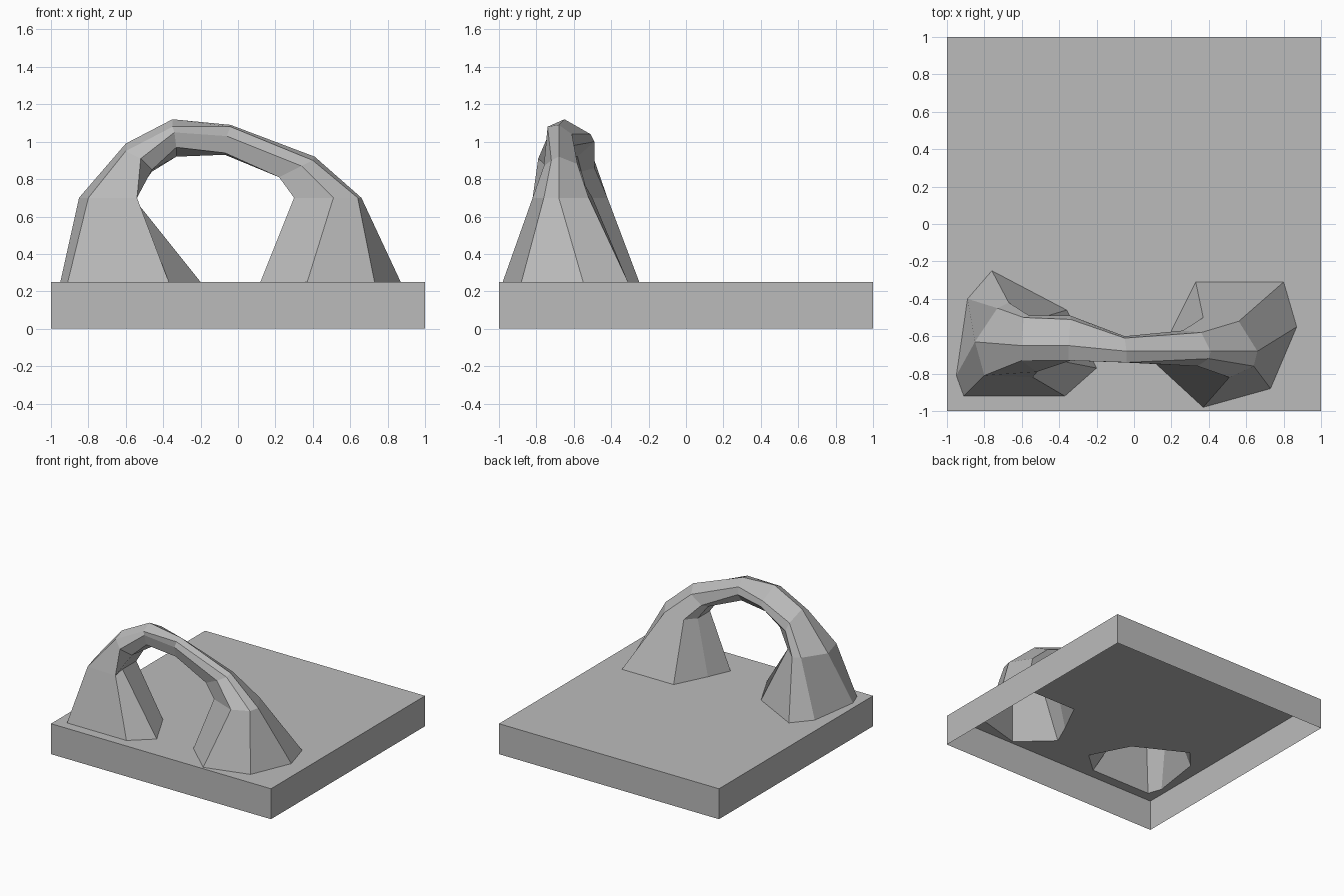
import bpy
import bmesh

old = bpy.data.objects.get("Cube")
if old:
    bpy.data.objects.remove(old, do_unlink=True)

SLAB_TOP = 0.25
LEG_TOP = 0.7

# Single stone colour
stone = bpy.data.materials.new("stone_grey")
stone.use_nodes = True
grey = (0.5, 0.5, 0.5, 1)
stone.diffuse_color = grey
stone.node_tree.nodes["Principled BSDF"].inputs["Base Color"].default_value = grey


def finish(bm, name):
    """Turn a bmesh into a flat-shaded stone object."""
    mesh = bpy.data.meshes.new(name)
    bm.to_mesh(mesh)
    bm.free()
    mesh.materials.append(stone)
    part = bpy.data.objects.new(name, mesh)
    bpy.context.collection.objects.link(part)
    return part


def level(outline, height):
    """Lift a flat outline to a height."""
    return [(x, y, height) for x, y in outline]


def add_loop(bm, points):
    return [bm.verts.new(point) for point in points]


def bridge(bm, first, second):
    """Join two loops of equal length with a band of quads."""
    count = len(first)
    for i in range(count):
        j = (i + 1) % count
        bm.faces.new((first[i], first[j], second[j], second[i]))


# Loop order: ridge, front, front inner, under front, under back, back low, back high
right_foot = [(-.95, -.81), (-.91, -.92), (-.37, -.92), (-.2, -.77),
              (-.36, -.46), (-.76, -.25), (-.89, -.4)]
right_knee = [(-.85, -.63), (-.8, -.81), (-.54, -.82), (-.56, -.7),
              (-.56, -.52), (-.67, -.42), (-.73, -.45)]
left_knee = [(.66, -.68), (.64, -.76), (.51, -.82), (.3, -.74),
             (.3, -.58), (.37, -.5), (.56, -.52)]
left_foot = [(.87, -.55), (.73, -.88), (.37, -.98), (.12, -.75),
             (.2, -.57), (.33, -.31), (.8, -.31)]

# Cross-sections of the span
right_shoulder = [(-.6, -.65, .99), (-.6, -.73, .95), (-.52, -.79, .91), (-.46, -.72, .85),
                  (-.46, -.56, .84), (-.56, -.49, .86), (-.59, -.5, .93)]
crown = [(-.35, -.65, 1.12), (-.35, -.73, 1.08), (-.34, -.73, 1.05), (-.33, -.72, .97),
         (-.33, -.58, .92), (-.34, -.49, 1), (-.34, -.51, 1.04)]
middle = [(-.04, -.68, 1.09), (-.04, -.74, 1.08), (-.06, -.74, 1.03), (-.07, -.71, .94),
          (-.07, -.62, .93), (-.05, -.6, .98), (-.05, -.61, 1.04)]
left_shoulder = [(.41, -.68, .92), (.4, -.72, .9), (.34, -.76, .87), (.22, -.73, .81),
                 (.22, -.6, .81), (.26, -.57, .82), (.36, -.58, .88)]

# Rock arch, a hollow tube open at both feet
bm = bmesh.new()
sections = [level(right_foot, SLAB_TOP), level(right_knee, LEG_TOP), right_shoulder, crown,
            middle, left_shoulder, level(left_knee, LEG_TOP), level(left_foot, SLAB_TOP)]
loops = [add_loop(bm, section) for section in sections]
for first, second in zip(loops, loops[1:]):
    bridge(bm, first, second)
bmesh.ops.recalc_face_normals(bm, faces=bm.faces)
finish(bm, "rock_arch")

# Ground slab, open underneath, with openings under the arch feet
bm = bmesh.new()
square = [(-1, -1), (1, -1), (1, 1), (-1, 1)]
rim = add_loop(bm, level(square, SLAB_TOP))
base = add_loop(bm, level(square, 0))
outlines = [rim] + [add_loop(bm, level(foot, SLAB_TOP)) for foot in (right_foot, left_foot)]
edges = []
for loop in outlines:
    edges += [bm.edges.new((a, b)) for a, b in zip(loop, loop[1:] + loop[:1])]
bmesh.ops.triangle_fill(bm, edges=edges, use_beauty=True, normal=(0, 0, 1))
bridge(bm, base, rim)
bmesh.ops.recalc_face_normals(bm, faces=bm.faces)
finish(bm, "ground_slab")
